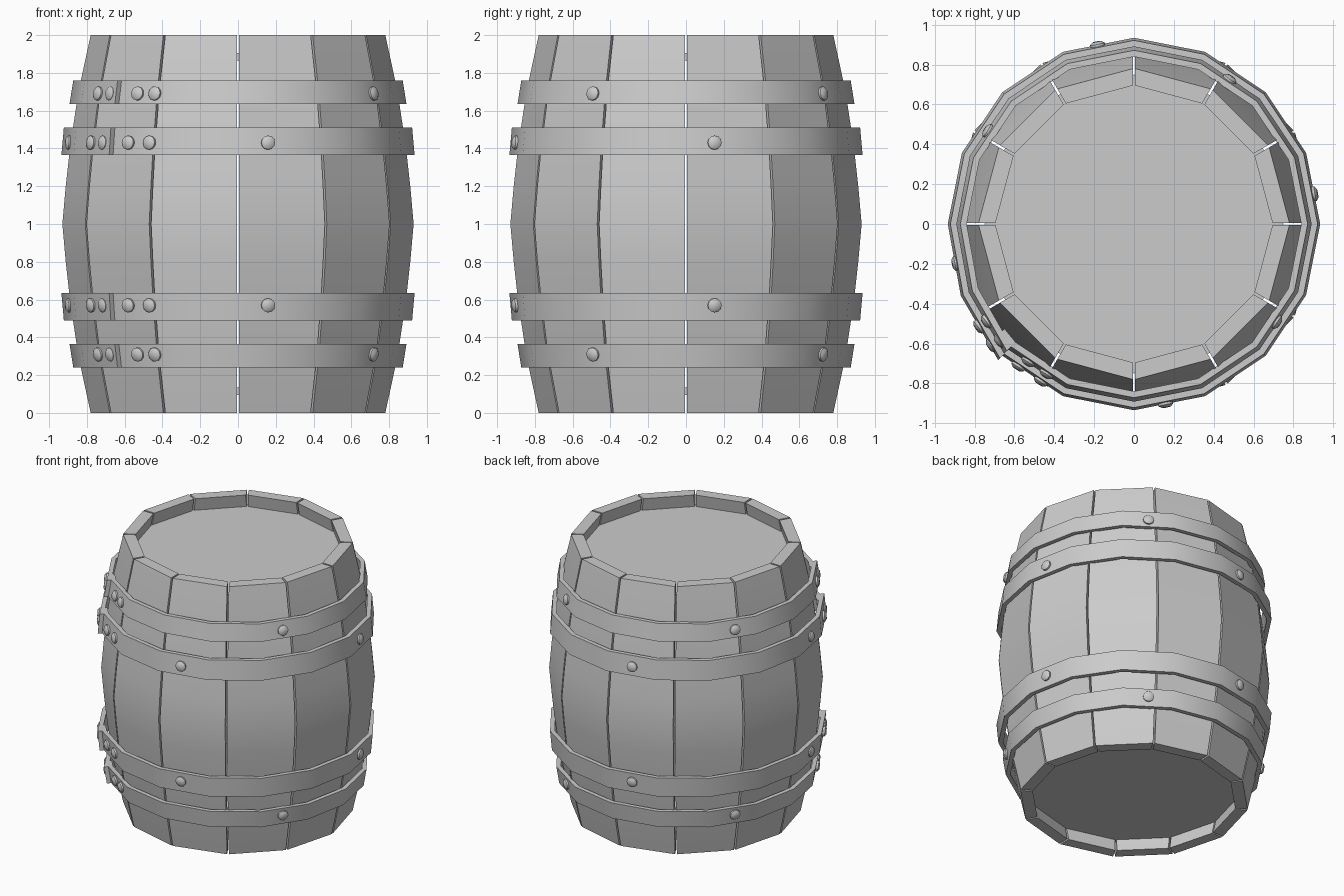
import bpy, bmesh
from math import sin, cos, radians, floor
from mathutils import Vector, Matrix

if "Cube" in bpy.data.objects:
    bpy.data.objects.remove(bpy.data.objects["Cube"])


def finish(bm, name, smooth=None):
    bmesh.ops.recalc_face_normals(bm, faces=bm.faces[:])
    me = bpy.data.meshes.new(name)
    bm.to_mesh(me)
    bm.free()
    ob = bpy.data.objects.new(name, me)
    bpy.context.collection.objects.link(ob)
    if smooth:
        bpy.ops.object.select_all(action='DESELECT')
        ob.select_set(True)
        bpy.context.view_layer.objects.active = ob
        bpy.ops.object.shade_smooth_by_angle(angle=radians(smooth))
    return ob


def sweep(bm, sections, closed=False):
    """Skin a list of 4-point cross sections into a capped solid."""
    rings = [[bm.verts.new(p) for p in s] for s in sections]
    for a, b in zip(rings, rings[1:]):
        for i in range(4):
            j = (i + 1) % 4
            bm.faces.new((a[i], a[j], b[j], b[i]))
    bm.faces.new(rings[0])
    bm.faces.new(rings[-1])


def polar(r, deg, z):
    return Vector((r * cos(radians(deg)), r * sin(radians(deg)), z))


# staves: twelve bulging boards with narrow gaps
HALF = [(0, .93), (.2, .912), (.4, .89), (.7, .845), (1, .78)]
PROFILE = [(1 - h, r) for h, r in reversed(HALF)] + [(1 + h, r) for h, r in HALF[1:]]
GAP = .006
for k in range(12):
    a0, a1 = k * 30, k * 30 + 30
    t0, t1 = polar(GAP, a0 + 90, 0), polar(GAP, a1 - 90, 0)
    bm = bmesh.new()
    sweep(bm, [[polar(r, a0, z) + t0, polar(r, a1, z) + t1,
                polar(r - .085, a1, z) + t1, polar(r - .085, a0, z) + t0]
               for z, r in PROFILE])
    finish(bm, f"stave_{k + 1}", 20)

# lids: recessed discs at both ends
for name, z in (("bottom_lid", .115), ("top_lid", 1.885)):
    bm = bmesh.new()
    bmesh.ops.create_cone(bm, cap_ends=True, segments=12, radius1=.75, radius2=.75,
                          depth=.04, matrix=Matrix.Translation((0, 0, z)))
    finish(bm, name)


# hoops: sixteen-sided bands whose raised end laps over the start
STEP, LAP, THICK = 22.5, 225, .032


def hoop(name, z0, r0, z1, r1):
    stations = [(LAP - 6, -.004)] + [(LAP + STEP * i, 0) for i in range(15)]
    stations += [(LAP + 360 - STEP, .006), (LAP + 360, .03)]
    secs = []
    for a, lift in stations:
        secs.append([polar(r0 + lift, a, z0), polar(r1 + lift, a, z1),
                     polar(r1 + lift - THICK, a, z1), polar(r0 + lift - THICK, a, z0)])
    bm = bmesh.new()
    sweep(bm, secs)
    finish(bm, name, 25)


# rivets: low domed studs seated on the hoop facets
def rivets(name, z, r, slope, angles):
    bm = bmesh.new()
    for a in angles:
        mid = STEP * floor(a / STEP) + STEP / 2
        dist = r * cos(radians(STEP / 2)) / cos(radians(a - mid))
        if 205 < a < LAP:
            dist += .018
        n = polar(1, mid, slope).normalized()
        rot = n.to_track_quat('Z', 'Y').to_matrix().to_4x4()
        base = polar(dist, a, z)
        for ra, rb, lo, hi in ((.037, .037, -.015, .012), (.037, .022, .012, .023)):
            bmesh.ops.create_cone(bm, cap_ends=True, segments=12, radius1=ra, radius2=rb,
                                  depth=hi - lo,
                                  matrix=Matrix.Translation(base + n * (lo + hi) / 2) @ rot)
    bmesh.ops.remove_doubles(bm, verts=bm.verts[:], dist=.0005)
    finish(bm, name, 50)


OUTER = (-34.5, 56.5, 147.5, 213.5, 221, 232.4, 239.7)
INNER = (-80, 9.5, 101.5, 192.5, 213.5, 220.5, 230.8, 239.3)
for side, s in (("upper", 1), ("lower", -1)):
    hoop(f"{side}_outer_hoop", 1 + s * .635, .892, 1 + s * .76, .872)
    hoop(f"{side}_inner_hoop", 1 + s * .365, .935, 1 + s * .51, .922)
    rivets(f"{side}_outer_rivets", 1 + s * .69, .882, s * .16, OUTER)
    rivets(f"{side}_inner_rivets", 1 + s * .43, .929, s * .09, INNER)
